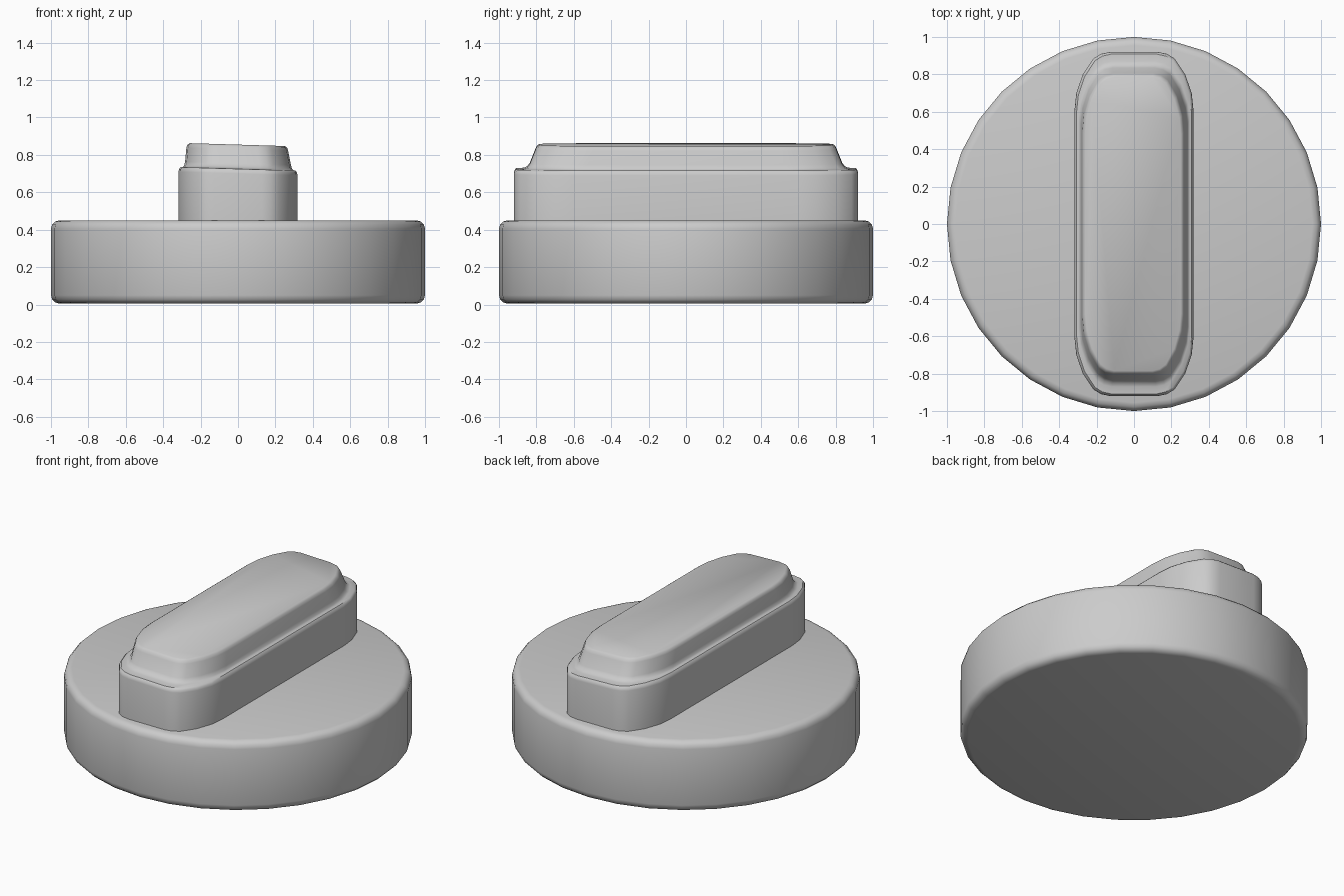
import bpy, bmesh, math

cube = bpy.data.objects.get("Cube")
if cube:
    bpy.data.objects.remove(cube)

grey = bpy.data.materials.new("plain_grey")
grey.use_nodes = True
colour = (0.6, 0.6, 0.6, 1)
grey.diffuse_color = colour
grey.node_tree.nodes["Principled BSDF"].inputs["Base Color"].default_value = colour


def loft(name, rings):
    """Skin a stack of matching closed rings, capping both ends."""
    bm = bmesh.new()
    loops = [[bm.verts.new(p) for p in ring] for ring in rings]
    n = len(loops[0])
    for low, high in zip(loops, loops[1:]):
        for i in range(n):
            j = (i + 1) % n
            bm.faces.new((low[i], low[j], high[j], high[i]))
    bm.faces.new(loops[0][::-1])
    bm.faces.new(loops[-1])
    mesh = bpy.data.meshes.new(name)
    bm.to_mesh(mesh)
    bm.free()
    mesh.materials.append(grey)
    obj = bpy.data.objects.new(name, mesh)
    bpy.context.collection.objects.link(obj)
    bpy.ops.object.select_all(action='DESELECT')
    obj.select_set(True)
    bpy.context.view_layer.objects.active = obj
    bpy.ops.object.shade_smooth_by_angle(angle=math.radians(40))
    return obj


def circle(r, z, sides=32):
    return [(r * math.cos(math.tau * i / sides), r * math.sin(math.tau * i / sides), z)
            for i in range(sides)]


def grip_ring(w, l, z, tilt=0.03, shift=0.0):
    """Long outline with flat ends and rounded shoulders; z falls towards +x."""
    corner = [(w, l - 0.31), (w * 0.97, l - 0.22), (w * 0.86, l - 0.12),
              (w * 0.68, l - 0.035), (w * 0.55, l - 0.01), (w * 0.4, l)]
    right = [(x, -y) for x, y in corner[::-1]] + corner
    outline = right + [(-x, -y) for x, y in right]
    return [(x + shift, y, z - tilt * x) for x, y in outline]


# Round base with softened rims
rim = 0.045
steps = [math.radians(a) for a in (0, 30, 60, 90)]
low = [circle(1 - rim + rim * math.sin(a), 0.005 + rim * (1 - math.cos(a))) for a in steps]
high = [circle(1 - rim + rim * math.cos(a), 0.45 - rim + rim * math.sin(a)) for a in steps]
loft("round_base", low + high)

# Stepped grip: straight wall, narrow ledge, tapered crown
loft("grip", [
    grip_ring(0.318, 0.92, 0.43, 0),
    grip_ring(0.318, 0.92, 0.70),
    grip_ring(0.315, 0.917, 0.715),
    grip_ring(0.307, 0.908, 0.725),
    grip_ring(0.296, 0.87, 0.727),
    grip_ring(0.288, 0.85, 0.735),
    grip_ring(0.283, 0.835, 0.755),
    grip_ring(0.272, 0.805, 0.83, 0.03, -0.004),
    grip_ring(0.267, 0.797, 0.846, 0.03, -0.004),
    grip_ring(0.255, 0.785, 0.855, 0.03, -0.004),
])
